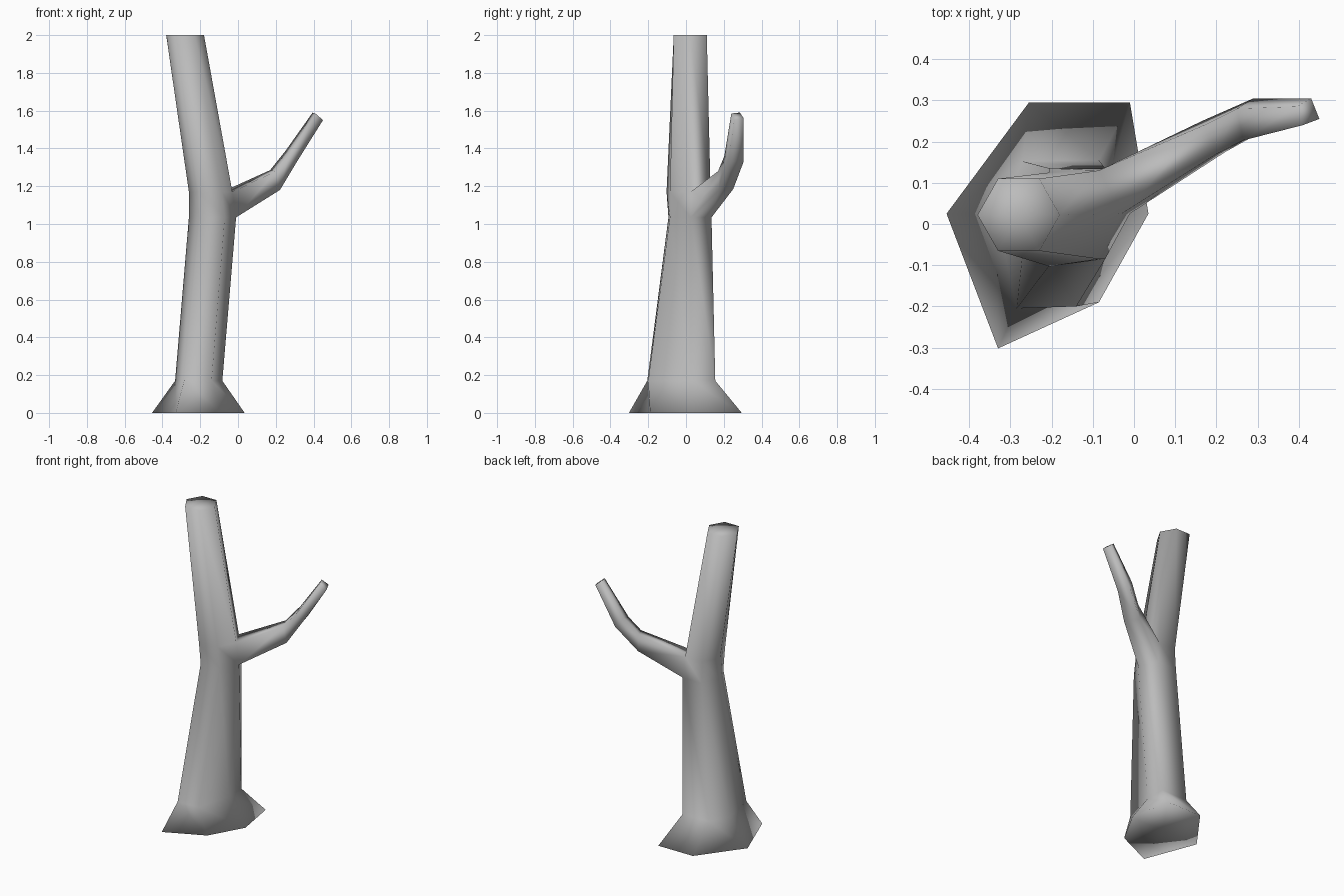
import bpy, bmesh

if "Cube" in bpy.data.objects:
    bpy.data.objects.remove(bpy.data.objects["Cube"])

# Trunk cross-sections: height and six corners, starting at back-left, clockwise from above
trunk = [
    (0.0, [(-.255, .295), (-.01, .295), (.035, .025), (-.085, -.19), (-.33, -.302), (-.455, .025)]),
    (0.17, [(-.27, .152), (-.085, .155), (-.083, .025), (-.14, -.20), (-.285, -.205), (-.333, .025)]),
    (1.035, [(-.205, .135), (-.07, .135), (-.01, .025), (-.07, -.085), (-.2, -.093), (-.26, .025)]),
    (1.17, [(-.205, .125), (-.085, .13), (-.03, .025), (-.085, -.085), (-.205, -.103), (-.26, .025)]),
    (2.0, [(-.33, .11), (-.23, .11), (-.18, .022), (-.23, -.065), (-.33, -.065), (-.38, .022)]),
]
# Branch cross-sections: left-bottom, right-bottom, right-top, left-top
branch = [
    [(.165, .25, 1.185), (.222, .175, 1.18), (.2, .17, 1.28), (.17, .24, 1.285)],
    [(.29, .305, 1.33), (.312, .225, 1.33), (.265, .203, 1.36), (.25, .28, 1.385)],
    [(.43, .305, 1.56), (.45, .255, 1.55), (.41, .24, 1.585), (.395, .285, 1.59)],
]

bm = bmesh.new()


def bridge(a, b, skip=None):
    n = len(a)
    for i in range(n):
        if i != skip:
            j = (i + 1) % n
            bm.faces.new((a[i], a[j], b[j], b[i]))


# Trunk, leaving a hole where the branch grows out
rings = [[bm.verts.new((x, y, z)) for x, y in pts] for z, pts in trunk]
for k in range(len(rings) - 1):
    bridge(rings[k], rings[k + 1], skip=1 if k == 2 else None)
caps = [bm.faces.new(rings[0]), bm.faces.new(rings[-1])]
bmesh.ops.poke(bm, faces=caps)

# Branch
prev = [rings[2][1], rings[2][2], rings[3][2], rings[3][1]]
for pts in branch:
    cur = [bm.verts.new(p) for p in pts]
    bridge(prev, cur)
    prev = cur
bm.faces.new(prev)

bmesh.ops.recalc_face_normals(bm, faces=bm.faces)
for f in bm.faces:
    f.smooth = True
mesh = bpy.data.meshes.new("tree_trunk")
bm.to_mesh(mesh)
bm.free()
obj = bpy.data.objects.new("tree_trunk", mesh)
bpy.context.collection.objects.link(obj)

# Dark grey bark
bark = bpy.data.materials.new("bark")
bark.diffuse_color = (0.5, 0.5, 0.5, 1)
bark.use_nodes = True
bark.node_tree.nodes["Principled BSDF"].inputs["Base Color"].default_value = bark.diffuse_color
mesh.materials.append(bark)
